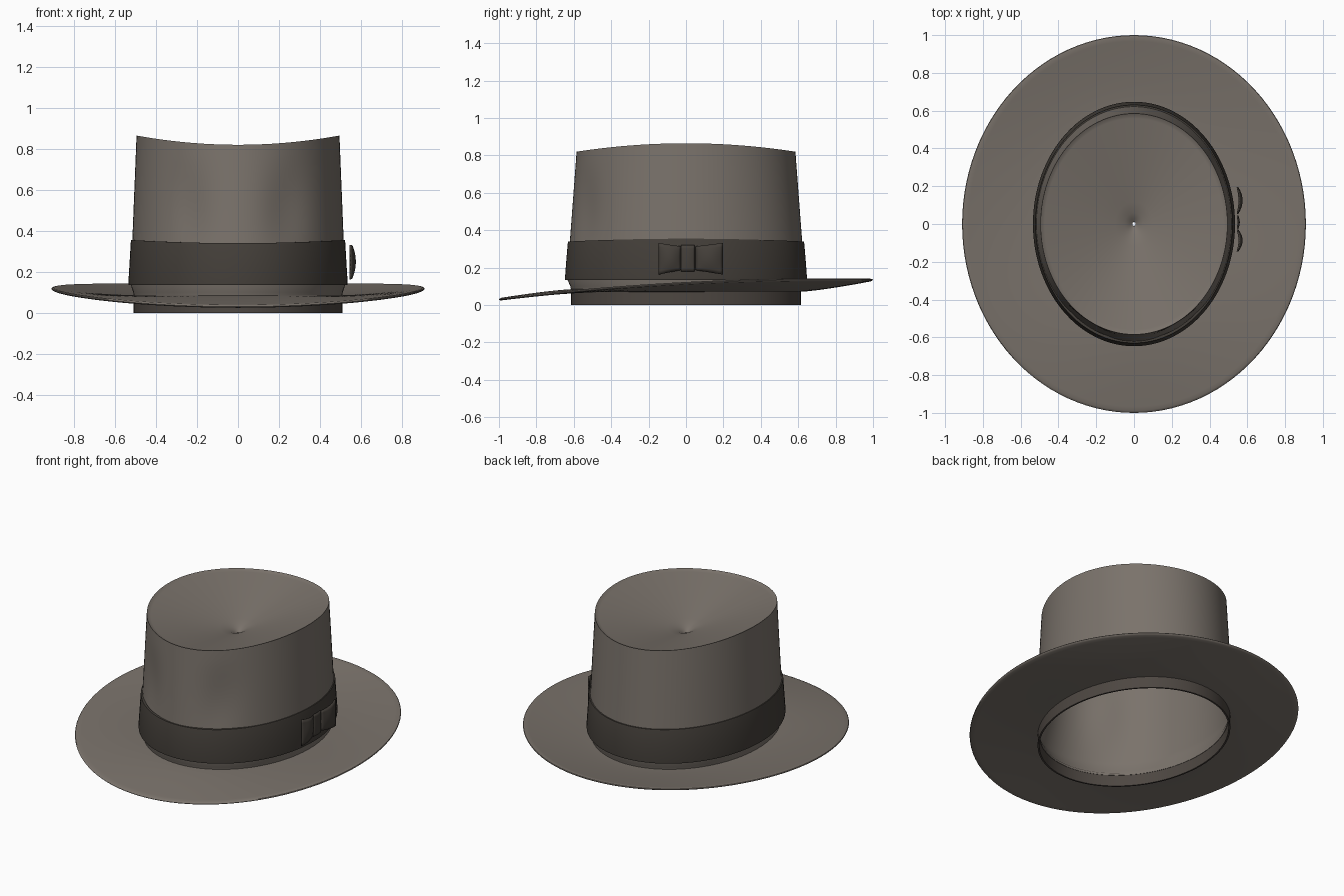
import bpy, bmesh, math

if "Cube" in bpy.data.objects:
    bpy.data.objects.remove(bpy.data.objects["Cube"])

N = 112


def material(name, rgb):
    m = bpy.data.materials.new(name)
    m.diffuse_color = (*rgb, 1)
    m.use_nodes = True
    m.node_tree.nodes["Principled BSDF"].inputs["Base Color"].default_value = m.diffuse_color
    return m


FELT = material("grey_brown_felt", (0.195, 0.170, 0.147))
RIBBON = material("dark_ribbon", (0.058, 0.050, 0.042))
LINING = material("dark_lining", (0.075, 0.063, 0.054))


def finish(name, bm, mat):
    me = bpy.data.meshes.new(name)
    bm.to_mesh(me)
    bm.free()
    me.materials.append(mat)
    ob = bpy.data.objects.new(name, me)
    bpy.context.collection.objects.link(ob)
    bpy.ops.object.select_all(action='DESELECT')
    ob.select_set(True)
    bpy.context.view_layer.objects.active = ob
    bpy.ops.object.shade_smooth_by_angle(angle=math.radians(35))
    return ob


def closed_loft(name, rings, mat):
    """Bridge oval rings in order, and the last back to the first."""
    bm = bmesh.new()
    vs = [[bm.verts.new(p) for p in r] for r in rings]
    for i in range(len(vs)):
        a, b = vs[i], vs[(i + 1) % len(vs)]
        for j in range(N):
            k = (j + 1) % N
            bm.faces.new((a[j], a[k], b[k], b[j]))
    bmesh.ops.recalc_face_normals(bm, faces=bm.faces)
    return finish(name, bm, mat)


def oval(rx, ry, z, rise=0.0, pinch=0.0):
    """Oval ring, lifted at the sides by rise, dented at the front by pinch."""
    pts = []
    for j in range(N):
        t = 2 * math.pi * j / N
        c, s = math.cos(t), math.sin(t)
        off = math.degrees(math.atan2(c, -s))
        d = pinch * math.exp(-((abs(off) - 28) / 13) ** 2)
        pts.append(((rx - d) * c, (ry - d) * s, z + rise * c * c))
    return pts


# Crown: tapering wall, then a conical dip with a pinhole; hollow inside
WALL = [(0.508, 0.613, 0.07), (0.511, 0.618, 0.10), (0.525, 0.636, 0.14)]
for i in range(13):
    f = i / 12
    WALL.append((0.523 - 0.028 * f, 0.634 - 0.049 * f, 0.17 + 0.65 * f))


def crown_side(inset):
    rings = []
    for rx, ry, z in WALL:
        f = max(0, (z - 0.14) / 0.68)
        rings.append(oval(rx - inset, ry - inset, z - inset * f, 0.045 * f,
                          0.022 * math.sin(math.pi * f) ** 2))
    for s in (0.975, 0.955, 0.9, 0.8, 0.65, 0.5, 0.35, 0.2, 0.1, 0.05, 0.018):
        z = 0.695 + 0.12 * s - 0.02 * math.exp(-(s / 0.06) ** 2)
        rings.append(oval((0.495 - inset) * s, (0.585 - inset) * s,
                          z - inset, 0.045 * s))
    return rings


closed_loft("crown", crown_side(0) + crown_side(0.01)[::-1], FELT)


# Brim: dips at the front, turns up at the sides and back
def brim_ring(u, dz):
    rx, ry = 0.505 + 0.405 * u, 0.61 + 0.39 * u
    pts = []
    for x, y, _ in oval(rx, ry, 0):
        e = y / ry
        edge = 0.118 + 0.053 * e - 0.035 * e * e
        pts.append((x, y, 0.078 + (edge - 0.078) * u ** 1.3 + dz))
    return pts


STEPS = [i / 12 for i in range(12)] + [0.97]
closed_loft("brim", [brim_ring(u, 0.007) for u in STEPS]
            + [brim_ring(0.993, 0.004), brim_ring(1, 0), brim_ring(0.993, -0.004)]
            + [brim_ring(u, -0.007) for u in reversed(STEPS)], FELT)

# Ribbon band wrapped around the crown
closed_loft("ribbon_band", [
    oval(0.520, 0.630, 0.135), oval(0.534, 0.646, 0.135),
    oval(0.535, 0.647, 0.145), oval(0.529, 0.640, 0.24, 0.006),
    oval(0.523, 0.632, 0.333, 0.014), oval(0.521, 0.630, 0.34, 0.015),
    oval(0.510, 0.615, 0.34, 0.015)], RIBBON)

# Inner sweatband showing below the brim
closed_loft("sweatband", [
    oval(0.510, 0.615, 0.0), oval(0.510, 0.615, 0.085),
    oval(0.500, 0.605, 0.085), oval(0.500, 0.605, 0.0)], LINING)


# Bow on the right side: two flared wings and a knot
def bow_pad(name, y0, y1, z0, z1, x, bulge):
    """Bulged pad; z0 and z1 give (bottom, top) at the y0 and y1 ends."""
    bm = bmesh.new()
    bmesh.ops.create_grid(bm, x_segments=10, y_segments=8, size=1)
    for v in bm.verts:
        p, q = v.co.x, v.co.y
        f, g = (p + 1) / 2, (q + 1) / 2
        lo = z0[0] + (z1[0] - z0[0]) * f
        hi = z0[1] + (z1[1] - z0[1]) * f
        v.co = (x + bulge * (1 - p * p) * (1 - 0.6 * q * q),
                y0 + (y1 - y0) * f, lo + (hi - lo) * g)
    ob = finish(name, bm, RIBBON)
    m = ob.modifiers.new("thickness", 'SOLIDIFY')
    m.thickness = 0.008
    m.offset = -1


OUTER, INNER = (0.163, 0.332), (0.187, 0.314)
bow_pad("bow_wing_front", -0.147, -0.028, OUTER, INNER, 0.551, 0.024)
bow_pad("bow_wing_back", 0.052, 0.197, INNER, OUTER, 0.551, 0.024)
bow_pad("bow_knot", -0.026, 0.045, (0.18, 0.32), (0.18, 0.32), 0.552, 0.008)
